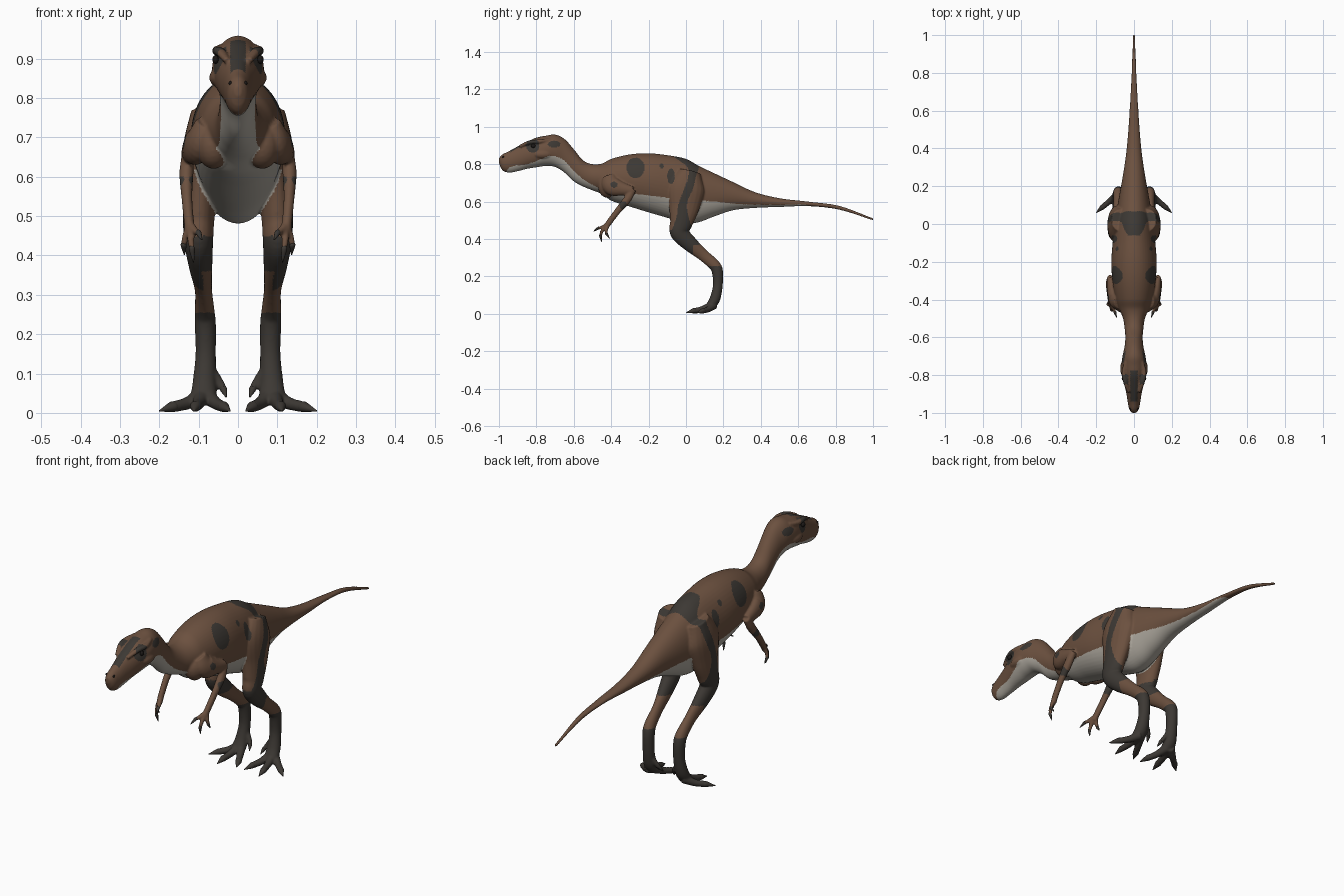
import bpy, bmesh, math
from mathutils import Vector

if "Cube" in bpy.data.objects:
    bpy.data.objects.remove(bpy.data.objects["Cube"])


def material(name, rgb):
    m = bpy.data.materials.new(name)
    m.diffuse_color = (*rgb, 1)
    m.use_nodes = True
    m.node_tree.nodes["Principled BSDF"].inputs["Base Color"].default_value = m.diffuse_color
    return m


BROWN = material("brown hide", (0.150, 0.082, 0.050))
DARK = material("charcoal markings", (0.046, 0.040, 0.034))
CREAM = material("pale belly", (0.42, 0.39, 0.34))
BLACK = material("eye black", (0.012, 0.010, 0.009))


def curve(tab, t):
    """Smooth interpolation of table rows (t, a, b, ...)."""
    n = len(tab)
    t = min(max(t, tab[0][0]), tab[-1][0])
    i = 0
    while i < n - 2 and t > tab[i + 1][0]:
        i += 1

    def slope(k, c):
        a, b = tab[max(k - 1, 0)], tab[min(k + 1, n - 1)]
        return (b[c] - a[c]) / (b[0] - a[0])
    h = tab[i + 1][0] - tab[i][0]
    s = (t - tab[i][0]) / h
    out = []
    for c in range(1, len(tab[0])):
        out.append((2*s**3 - 3*s*s + 1) * tab[i][c] + (s**3 - 2*s*s + s) * h * slope(i, c)
                   + (3*s*s - 2*s**3) * tab[i + 1][c] + (s**3 - s*s) * h * slope(i + 1, c))
    return out


def loft(bm, rings):
    rows = [[bm.verts.new(p) for p in r] for r in rings]
    n = len(rows[0])
    for a, b in zip(rows, rows[1:]):
        for k in range(n):
            bm.faces.new((a[k], a[(k + 1) % n], b[(k + 1) % n], b[k]))
    bm.faces.new(rows[0])
    bm.faces.new(rows[-1])


def tube(bm, pts, side=1, n=20, steps=7):
    """Elliptical limb through points (x, y, z, radius across, radius fore-aft)."""
    tab = [(i, *p) for i, p in enumerate(pts)]
    total = (len(pts) - 1) * steps
    rows = [curve(tab, i / steps) for i in range(total + 1)]
    rings = []
    for i, r in enumerate(rows):
        t = (Vector(rows[min(i + 1, total)][:3]) - Vector(rows[max(i - 1, 0)][:3])).normalized()
        u = (Vector((1, 0, 0)) - t * t.x).normalized()
        v = t.cross(u)
        ring = []
        for k in range(n):
            a = 2 * math.pi * k / n
            p = Vector(r[:3]) + u * r[3] * math.cos(a) + v * r[4] * math.sin(a)
            ring.append((side * p.x, p.y, p.z))
        rings.append(ring)
    loft(bm, rings)


def ball(bm, pos, size, side=1):
    res = bmesh.ops.create_uvsphere(bm, u_segments=20, v_segments=12, radius=1)
    for v in res["verts"]:
        v.co = Vector((side * pos[0] + v.co.x * size[0], pos[1] + v.co.y * size[1],
                       pos[2] + v.co.z * size[2]))


def finish(bm, name, mat):
    bmesh.ops.recalc_face_normals(bm, faces=bm.faces)
    me = bpy.data.meshes.new(name)
    bm.to_mesh(me)
    bm.free()
    me.materials.append(mat)
    me.shade_smooth()
    ob = bpy.data.objects.new(name, me)
    bpy.context.collection.objects.link(ob)
    return ob


# Head, neck, torso and tail: y, top, bottom, half width
BODY = [(-1, .832, .805, .009), (-.985, .85, .77, .024), (-.95, .868, .755, .032),
        (-.9, .895, .762, .04), (-.85, .920, .775, .051), (-.8, .942, .783, .061),
        (-.75, .952, .79, .066), (-.7, .958, .785, .061), (-.65, .935, .755, .05),
        (-.6, .88, .708, .046), (-.55, .82, .68, .05), (-.5, .8, .66, .058),
        (-.45, .803, .64, .078), (-.4, .828, .605, .096), (-.3, .852, .573, .114),
        (-.2, .858, .542, .12), (-.1, .848, .513, .113), (0, .828, .482, .103),
        (.07, .79, .49, .092), (.15, .752, .52, .078), (.25, .705, .553, .06),
        (.37, .65, .566, .042), (.5, .618, .571, .03), (.66, .599, .575, .02),
        (.82, .577, .556, .012), (1, .511, .499, .006)]
LEG = [(.07, .02, .76, .05, .06), (.085, .0, .67, .055, .1), (.095, -.01, .57, .045, .082),
       (.1, -.025, .49, .04, .062), (.1, -.035, .435, .037, .05), (.095, .02, .375, .03, .042),
       (.088, .09, .315, .022, .032), (.085, .15, .262, .025, .031), (.083, .168, .225, .027, .03),
       (.082, .17, .15, .026, .026), (.085, .155, .08, .03, .028), (.087, .13, .04, .034, .024)]
UPPER_ARM = [(.075, -.41, .73, .035, .04), (.1, -.395, .685, .036, .052),
             (.117, -.34, .667, .026, .036), (.126, -.285, .658, .018, .022)]
FOREARM = [(.126, -.283, .665, .015, .018), (.131, -.315, .61, .018, .021),
           (.13, -.365, .55, .014, .017), (.125, -.41, .49, .013, .016),
           (.121, -.43, .46, .013, .014)]
# Toes and fingers: three joints, then the claw tip
TOES = [[(.09, .15, .045), (.13, .12, .024), (.168, .088, .015), (.2, .06, .005)],
        [(.09, .14, .045), (.1, .085, .025), (.108, .04, .016), (.112, 0, .005)],
        [(.08, .14, .045), (.056, .095, .024), (.036, .055, .015), (.02, .018, .005)],
        [(.07, .165, .11), (.045, .155, .075), (.037, .145, .06), (.03, .13, .04)]]
FINGERS = [[(.12, -.425, .475), (.108, -.45, .462), (.1, -.47, .457), (.092, -.495, .44)],
           [(.12, -.43, .465), (.12, -.45, .44), (.117, -.457, .415), (.113, -.45, .383)],
           [(.125, -.42, .47), (.134, -.427, .445), (.138, -.424, .425), (.136, -.408, .402)]]

skin = bmesh.new()
rings = []
for i in range(201):
    y = -1 + i / 100
    top, bot, w = curve(BODY, y)
    rings.append([(w * math.cos(a), y, (top + bot) / 2 + (top - bot) / 2 * math.sin(a))
                  for a in (2 * math.pi * k / 48 for k in range(48))])
loft(skin, rings)

foot_claws, hand_claws, eyes, nostrils = (bmesh.new() for _ in range(4))
for s in (1, -1):
    tube(skin, LEG, s)
    tube(skin, UPPER_ARM, s)
    tube(skin, FOREARM, s)
    # Cheek, brow ridge and chest muscle
    ball(skin, (.05, -.765, .852), (.023, .05, .024), s)
    tube(skin, [(.028, -.89, .895, .008, .008), (.045, -.835, .917, .013, .011),
                (.054, -.785, .921, .012, .011), (.043, -.73, .928, .008, .01)], s)
    ball(skin, (.062, -.42, .68), (.045, .05, .06), s)
    for digits, claws, radii in ((TOES, foot_claws, (.022, .016, .014)),
                                 (FINGERS, hand_claws, (.011, .009, .0075))):
        for d in digits:
            k = .65 if digits is TOES and d is TOES[3] else 1
            tube(skin, [(*p, r * k, r * k) for p, r in zip(d, radii)], s, 14)
            mid = (Vector(d[1]) * .25 + Vector(d[2]) * .75)
            tube(claws, [(*mid, radii[2] * .8 * k, radii[2] * .8 * k),
                         (*d[2], radii[2] * k, radii[2] * .95 * k),
                         (*d[3], .0015, .0015)], s, 12)
    ball(eyes, (.057, -.817, .898), (.008, .012, .011), s)
    ball(nostrils, (.019, -.978, .838), (.005, .007, .005), s)

# Fuse the body and limbs into one smooth skin
raw = finish(skin, "skin_source", BROWN)
m = raw.modifiers.new("fuse", "REMESH")
m.mode = "VOXEL"
m.voxel_size = .0045
m = raw.modifiers.new("soften", "SMOOTH")
m.factor = .5
m.iterations = 5
dg = bpy.context.evaluated_depsgraph_get()
me = bpy.data.meshes.new_from_object(raw.evaluated_get(dg))
me.name = "body"
bpy.data.objects.remove(raw)
body = bpy.data.objects.new("body", me)
bpy.context.collection.objects.link(body)
me.materials.clear()
for mat in (BROWN, DARK, CREAM):
    me.materials.append(mat)

# Upper edge of the pale underside: y, z
EDGE = [(-1, .73), (-.965, .755), (-.94, .785), (-.85, .80), (-.78, .825), (-.72, .845),
        (-.66, .825), (-.6, .765), (-.55, .72), (-.48, .68), (-.4, .655), (-.3, .645),
        (-.1, .62), (0, .61), (.15, .6), (.3, .586), (.5, .582), (.64, .583), (.72, .55), (1, .4)]
# Hip band: z, centre y, half width
BAND = [(.44, -.02, .06), (.51, -.018, .034), (.585, -.018, .022), (.665, .012, .023),
        (.745, .035, .021), (.79, .035, .032), (.835, -.015, .045)]
# Spots on the flanks: y, z, radius along y, radius along z
SPOTS = [(-.27, .78, .048, .055), (-.08, .735, .02, .042), (-.13, .79, .012, .013),
         (-.385, .69, .018, .016), (-.82, .9, .036, .038), (-.705, .907, .034, .018),
         (-.335, .58, .02, .022)]


def paint(c, n):
    x, y, z = abs(c.x), c.y, c.z
    if z < .255 or (z < .45 and z > .36 + .15 * max(y, 0) and -.15 < y < .2):
        return 1
    if y < -.775 and y > -.94 and x < .019 and n.z > .3:
        return 1
    top, bot, w = curve(BODY, y)
    e = (x / w) ** 2 + ((z - (top + bot) / 2) / ((top - bot) / 2)) ** 2
    if z < curve(EDGE, y)[0] and (y < -.5 or y > .3 or e < 1.12) and not (y < -.28 and z < .54 and y > -.52):
        return 2
    if -.12 < y < .12:
        mid, half = curve(BAND, z)
        if abs(y - mid) < half and (z > .7 or n.x * c.x > -.02):
            return 1
    for sy, sz, ry, rz in SPOTS:
        if x > .03 and ((y - sy) / ry) ** 2 + ((z - sz) / rz) ** 2 < 1:
            return 1
    return 0


me.polygons.foreach_set("material_index", [paint(p.center, p.normal) for p in me.polygons])
me.shade_smooth()

finish(foot_claws, "foot_claws", DARK)
finish(hand_claws, "hand_claws", DARK)
finish(eyes, "eyes", BLACK)
finish(nostrils, "nostrils", BLACK)
